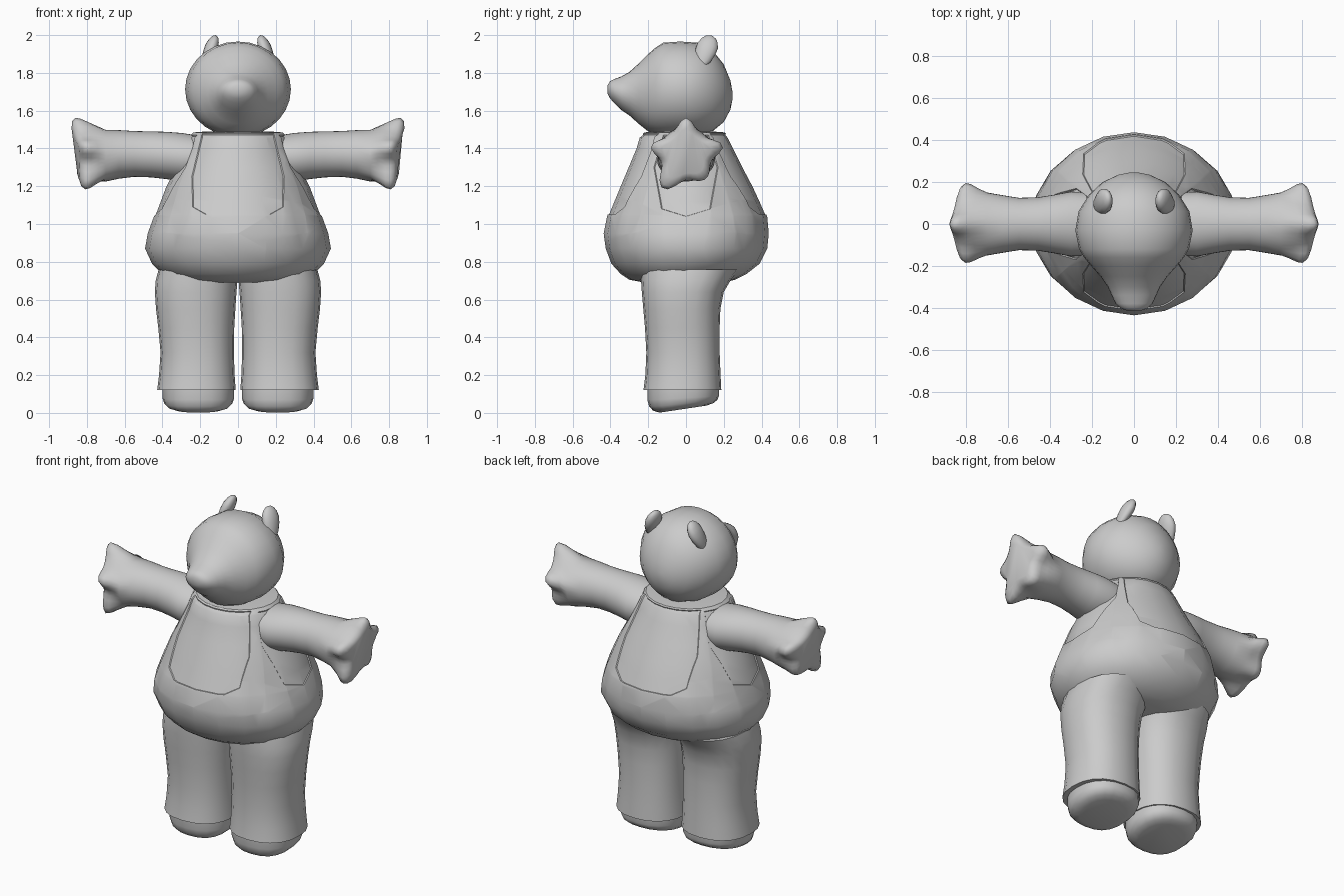
import bpy, bmesh, math
from mathutils import Vector

if "Cube" in bpy.data.objects:
    bpy.data.objects.remove(bpy.data.objects["Cube"])

grey = bpy.data.materials.new("plain_grey")
grey.diffuse_color = (0.6, 0.6, 0.6, 1)
grey.use_nodes = True
grey.node_tree.nodes["Principled BSDF"].inputs["Base Color"].default_value = grey.diffuse_color


def oval(c, u, v, n=20, p=2.0):
    """Ring of points around c with half-axes u and v; p > 2 makes it squarer."""
    pts = []
    for i in range(n):
        a = 2 * math.pi * i / n
        x, y = math.cos(a), math.sin(a)
        pts.append(Vector(c) + Vector(u) * math.copysign(abs(x) ** (2 / p), x)
                   + Vector(v) * math.copysign(abs(y) ** (2 / p), y))
    return pts


def loft(rings):
    """Skin a list of rings and close both ends."""
    bm = bmesh.new()
    rows = [[bm.verts.new(q) for q in r] for r in rings]
    n = len(rows[0])
    for a, b in zip(rows, rows[1:]):
        for i in range(n):
            bm.faces.new((a[i], a[(i + 1) % n], b[(i + 1) % n], b[i]))
    bm.faces.new(rows[0])
    bm.faces.new(rows[-1])
    bmesh.ops.recalc_face_normals(bm, faces=bm.faces)
    return bm


def finish(name, bm, mirrored=False, angle=50):
    me = bpy.data.meshes.new(name)
    bm.to_mesh(me)
    bm.free()
    me.materials.append(grey)
    ob = bpy.data.objects.new(name, me)
    bpy.context.collection.objects.link(ob)
    bpy.ops.object.select_all(action='DESELECT')
    ob.select_set(True)
    bpy.context.view_layer.objects.active = ob
    bpy.ops.object.shade_smooth_by_angle(angle=math.radians(angle))
    if mirrored:
        ob.modifiers.new("mirror", 'MIRROR').use_mirror_merge = False
    return ob


def z_ring(z, x0, x1, y0, y1, n=20, p=2.0):
    return oval(((x0 + x1) / 2, (y0 + y1) / 2, z), ((x1 - x0) / 2, 0, 0),
                (0, (y1 - y0) / 2, 0), n, p)


# Torso with dungarees: height, half width, front y, back y
torso = [(0.69, .26, -.22, .20), (0.705, .34, -.30, .26), (0.735, .40, -.345, .32),
         (0.79, .455, -.395, .39), (0.87, .492, -.425, .43), (0.95, .478, -.436, .438),
         (1.04, .445, -.418, .43), (1.12, .415, -.385, .395), (1.20, .385, -.352, .358),
         (1.30, .335, -.31, .305), (1.40, .285, -.268, .255), (1.46, .262, -.25, .225),
         (1.485, .235, -.22, .205), (1.49, .17, -.16, .14)]
bm = loft([z_ring(z, -w, w, a, b) for z, w, a, b in torso])


def cut_panel(bm, axis, side, poly):
    """Sink a convex panel, outlined in (horizontal, z), into one side of the torso."""
    other = 1 - axis
    mid = Vector((sum(p[0] for p in poly), sum(p[1] for p in poly))) / len(poly)
    planes = []
    for (h0, z0), (h1, z1) in zip(poly, poly[1:] + poly[:1]):
        co, no = Vector((0, 0, z0)), Vector((0, 0, h1 - h0))
        co[other], no[other] = h0, -(z1 - z0)
        c = Vector((0, 0, mid.y))
        c[other] = mid.x
        if (c - co).dot(no) > 0:
            no.negate()
        planes.append((co, no))

    def near():
        return [f for f in bm.faces if f.calc_center_median()[axis] * side > 0.08
                and 0.9 < f.calc_center_median().z < 1.486]

    for co, no in planes:
        fs = near()
        geom = fs + list({e for f in fs for e in f.edges}) + list({v for f in fs for v in f.verts})
        bmesh.ops.bisect_plane(bm, geom=geom, plane_co=co, plane_no=no, dist=1e-4)
    inside = [f for f in near() if all((f.calc_center_median() - co).dot(no) < 0
                                       for co, no in planes)]
    if inside:
        bmesh.ops.inset_region(bm, faces=inside, thickness=0.003, depth=-0.006,
                               use_even_offset=False)


bib = [(-.19, 1.478), (-.245, 1.25), (-.24, 1.09), (-.17, 1.05),
       (.17, 1.05), (.24, 1.09), (.245, 1.25), (.19, 1.478)]
armhole = [(-.12, 1.47), (-.17, 1.3), (-.13, 1.08), (0, 1.04), (.13, 1.08), (.17, 1.3), (.12, 1.47)]
for s in (-1, 1):
    cut_panel(bm, 1, s, bib)
    cut_panel(bm, 0, s, armhole)
finish("torso_dungarees", bm, angle=35)

# Head and snout, lofted from back to nose: y, half width, low z, high z
head = [(.246, .02, 1.66, 1.70), (.235, .075, 1.605, 1.76), (.20, .15, 1.54, 1.845),
        (.14, .215, 1.49, 1.92), (.06, .265, 1.465, 1.96), (-.03, .28, 1.46, 1.966),
        (-.12, .262, 1.465, 1.96), (-.16, .238, 1.475, 1.935), (-.20, .205, 1.49, 1.90),
        (-.25, .16, 1.53, 1.85), (-.30, .125, 1.575, 1.805), (-.34, .107, 1.602, 1.782),
        (-.38, .088, 1.64, 1.767), (-.402, .065, 1.665, 1.756), (-.415, .03, 1.69, 1.735)]
finish("head", loft([oval((0, y, (a + b) / 2), (w, 0, 0), (0, 0, (b - a) / 2), 28)
                     for y, w, a, b in head]), angle=60)

# Ears: thin cupped ovals leaning inward and back
axis = Vector((-.38, .38, 1)).normalized()
wide = Vector((0.25, 1, -.285)).normalized()
thin = axis.cross(wide).normalized()
ear = []
for t, r in ((-1, .45), (-.6, .8), (-.1, .97), (.3, 1), (.65, .8), (.87, .52), (.98, .18)):
    ear.append(oval(Vector((.148, .105, 1.918)) + axis * .09 * t, wide * .058 * r, thin * .034 * r, 14))
finish("ear", loft(ear), True, 60)

# Trouser legs: height, inner x, outer x, front y, back y
leg = [(.12, .012, .428, -.225, .187), (.20, .018, .418, -.215, .183), (.32, .022, .410, -.21, .178),
       (.45, .020, .422, -.217, .178), (.55, .014, .434, -.226, .182), (.64, .008, .440, -.234, .20),
       (.70, .003, .436, -.238, .235), (.76, .003, .42, -.24, .28)]
finish("leg", loft([z_ring(z, a, b, c, d, 20, 2.3) for z, a, b, c, d in leg]), True)

# Feet: rounded soles rising toward the heel
foot = []
for z, k in ((.14, 1), (.07, 1), (.035, .95), (.012, .84), (.0, .66)):
    ring = z_ring(z, .21 - .19 * k, .21 + .19 * k, -.015 - .19 * k, -.015 + .19 * k, 20, 2.3)
    for q in ring:
        q.z += (q.y + .15) * .15 * max(0, (.12 - z) / .12) if q.y > -.15 else 0
    foot.append(ring)
finish("foot", loft(foot), True, 60)

# Arms: x, half depth, low z, high z
arm = [(.22, .15, 1.23, 1.47), (.30, .155, 1.225, 1.482), (.38, .14, 1.238, 1.488),
       (.46, .127, 1.247, 1.49), (.55, .125, 1.25, 1.492), (.63, .138, 1.24, 1.497),
       (.70, .15, 1.225, 1.498)]
N = 40
rings = [oval((x, 0, (a + b) / 2), (0, w, 0), (0, 0, (b - a) / 2), N) for x, w, a, b in arm]
# Star-shaped paw: tips as (angle in degrees, reach, angular width)
tips = [(90, .19, 17), (12, .20, 17), (168, .19, 17), (236, .222, 20), (308, .17, 22)]
for x, base, amount in ((.755, .14, .45), (.795, .135, .85), (.82, .13, 1), (.84, .118, .92), (.852, .10, .55)):
    ring = []
    for i in range(N):
        a = 360 * i / N
        r = base
        for ang, reach, width in tips:
            d = (a - ang + 180) % 360 - 180
            r += (reach - .13) * amount * math.exp(-(d / width) ** 2)
        y, z = r * math.cos(math.radians(a)), r * math.sin(math.radians(a))
        lean = .22 * max(z, 0) - .12 * abs(y)
        ring.append(Vector((x + lean, y, 1.372 + z)))
    rings.append(ring)
finish("arm_and_paw", loft(rings), True, 60)
